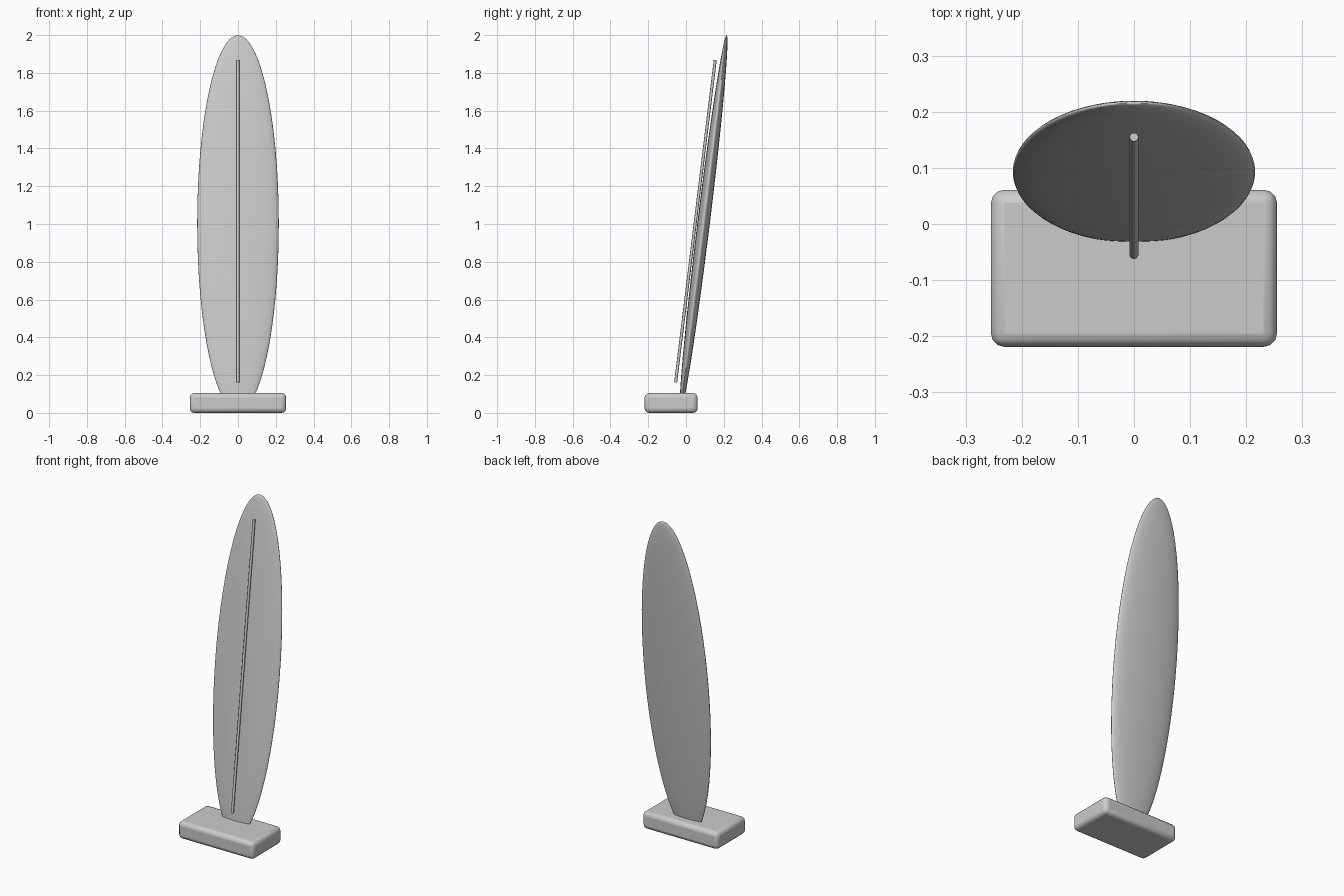
import bpy, math

if "Cube" in bpy.data.objects:
    bpy.data.objects.remove(bpy.data.objects["Cube"])

TILT = math.radians(-7)


def finish(obj, name, scale=None):
    obj.name = name
    if scale:
        obj.scale = scale
        bpy.ops.object.transform_apply(location=False, rotation=False, scale=True)
    return obj


# base block with rounded edges
bpy.ops.mesh.primitive_cube_add(size=1, location=(0, -0.079, 0.0525))
base = finish(bpy.context.object, "base", (0.51, 0.28, 0.105))
bev = base.modifiers.new("rounded_edges", 'BEVEL')
bev.width = 0.024
bev.segments = 3
bpy.ops.object.shade_smooth_by_angle(angle=math.radians(35))

# leaning board: a flattened, stretched sphere
bpy.ops.mesh.primitive_uv_sphere_add(segments=48, ring_count=32, radius=1,
                                     location=(0, 0.093, 1.003), rotation=(TILT, 0, 0))
finish(bpy.context.object, "board", (0.216, 0.033, 1.004))
bpy.ops.object.shade_smooth()

# thin centre rod along the front face
bpy.ops.mesh.primitive_cylinder_add(vertices=8, radius=0.008, depth=1.72,
                                    location=(0, 0.05, 1.015), rotation=(TILT, 0, 0))
finish(bpy.context.object, "centre_stringer")
bpy.ops.object.shade_smooth_by_angle(angle=math.radians(50))
